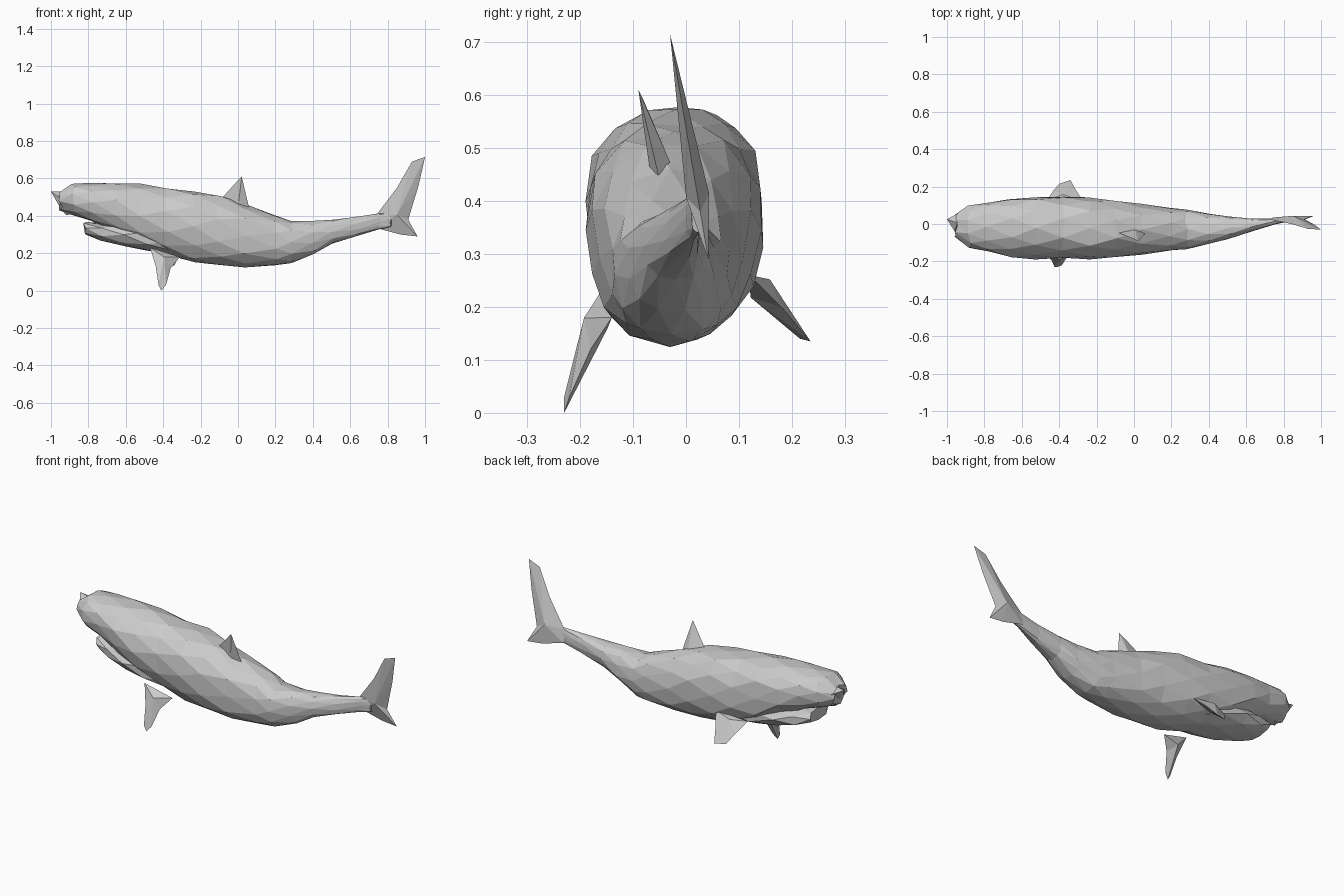
import bpy
import bmesh
import math
import random
from mathutils import Vector

random.seed(4)
if "Cube" in bpy.data.objects:
    bpy.data.objects.remove(bpy.data.objects["Cube"], do_unlink=True)

# One matt grey skin for every part
skin = bpy.data.materials.new("grey_skin")
skin.use_nodes = True
grey = (0.6, 0.6, 0.6, 1)
skin.diffuse_color = grey
shader = skin.node_tree.nodes["Principled BSDF"]
shader.inputs["Base Color"].default_value = grey
shader.inputs["Roughness"].default_value = 0.8


def finish(name, bm):
    """Turn a bmesh into a flat shaded object."""
    bmesh.ops.recalc_face_normals(bm, faces=bm.faces[:])
    mesh = bpy.data.meshes.new(name)
    bm.to_mesh(mesh)
    bm.free()
    mesh.materials.append(skin)
    part = bpy.data.objects.new(name, mesh)
    bpy.context.collection.objects.link(part)
    return part


def signed_power(value, power):
    return math.copysign(abs(value) ** power, value)


def loft(name, sections, sides, wobble, power=0.85):
    """Staggered rings of triangles; section = x, right y, left y, low z, high z."""
    bm = bmesh.new()
    rings = []
    for index, (x, right, left, low, high) in enumerate(sections):
        ring = []
        for side in range(sides):
            angle = math.tau * (side + 0.5 * (index % 2)) / sides
            scale = 1 + random.uniform(-wobble, wobble * 0.4)
            across = signed_power(math.cos(angle), power) * scale
            up = signed_power(math.sin(angle), power) * scale
            shift = random.uniform(-wobble, wobble) * 0.25
            ring.append(bm.verts.new((
                x + shift,
                (left + right) / 2 + across * (left - right) / 2,
                (low + high) / 2 + up * (high - low) / 2)))
        rings.append(ring)
    for index, (a, b) in enumerate(zip(rings, rings[1:])):
        if index % 2:
            a, b = b, a
        for j in range(sides):
            k = (j + 1) % sides
            bm.faces.new((a[j], a[k], b[j]))
            bm.faces.new((a[k], b[k], b[j]))
    for ring in (rings[0], rings[-1]):
        bm.faces.new(ring)
    return finish(name, bm)


def fin(name, outline, middle, thickness):
    """A sharp edged blade: outline joined to a raised point on each side."""
    bm = bmesh.new()
    rim = [bm.verts.new(point) for point in outline]
    normal = Vector()
    for p, q in zip(outline, outline[1:] + outline[:1]):
        normal += Vector(p).cross(Vector(q))
    normal.normalize()
    for sign in (-1, 1):
        peak = bm.verts.new(Vector(middle) + normal * thickness * sign)
        for a, b in zip(rim, rim[1:] + rim[:1]):
            bm.faces.new((a, b, peak))
    return finish(name, bm)


def hull(name, points):
    bm = bmesh.new()
    for point in points:
        bm.verts.new(point)
    bmesh.ops.convex_hull(bm, input=bm.verts[:])
    return finish(name, bm)


# Body and upper jaw, from the blunt head to the tail root
loft("body", [
    (-0.95, -0.07, 0.05, 0.43, 0.53),
    (-0.88, -0.13, 0.10, 0.40, 0.575),
    (-0.78, -0.15, 0.12, 0.37, 0.575),
    (-0.66, -0.18, 0.14, 0.31, 0.575),
    (-0.52, -0.19, 0.15, 0.23, 0.57),
    (-0.38, -0.19, 0.15, 0.19, 0.55),
    (-0.24, -0.19, 0.145, 0.155, 0.535),
    (-0.10, -0.18, 0.125, 0.135, 0.51),
    (0.04, -0.17, 0.11, 0.125, 0.46),
    (0.2, -0.145, 0.09, 0.13, 0.405),
    (0.28, -0.135, 0.08, 0.145, 0.375),
    (0.4, -0.11, 0.055, 0.19, 0.375),
    (0.5, -0.08, 0.04, 0.25, 0.38),
    (0.63, -0.04, 0.03, 0.29, 0.395),
    (0.76, 0.0, 0.03, 0.325, 0.415),
    (0.82, 0.01, 0.03, 0.34, 0.41),
], 12, 0.045)

# Lower jaw, set back behind the upper jaw
loft("lower_jaw", [
    (-0.82, -0.10, 0.07, 0.3, 0.37),
    (-0.73, -0.13, 0.10, 0.265, 0.36),
    (-0.62, -0.155, 0.12, 0.24, 0.36),
    (-0.48, -0.16, 0.12, 0.21, 0.35),
    (-0.34, -0.14, 0.10, 0.19, 0.34),
], 8, 0.04, 0.8)

# Pointed snout above the mouth
hull("snout", [
    (-1, 0.025, 0.53), (-0.96, -0.03, 0.46), (-0.92, -0.02, 0.405),
    (-0.93, -0.085, 0.48), (-0.92, 0.07, 0.49), (-0.86, 0.05, 0.41),
    (-0.86, -0.08, 0.41), (-0.92, 0.0, 0.53),
])

# Back fin leaning to the right
fin("dorsal_fin", [
    (-0.1, -0.04, 0.48), (0.0, -0.08, 0.59), (0.02, -0.09, 0.61),
    (0.06, -0.05, 0.44), (0.0, -0.04, 0.42),
], (0.005, -0.05, 0.47), 0.02)

# Right flipper hangs down, left flipper reaches out
fin("right_flipper", [
    (-0.47, -0.16, 0.23), (-0.44, -0.195, 0.13), (-0.425, -0.23, 0.03),
    (-0.41, -0.23, 0.0), (-0.385, -0.22, 0.03), (-0.36, -0.18, 0.12),
    (-0.31, -0.14, 0.18),
], (-0.4, -0.17, 0.17), 0.025)
fin("left_flipper", [
    (-0.47, 0.12, 0.25), (-0.43, 0.18, 0.19), (-0.4, 0.215, 0.14),
    (-0.34, 0.235, 0.135), (-0.31, 0.18, 0.2), (-0.27, 0.12, 0.26),
], (-0.38, 0.14, 0.235), 0.025)

# Upright tail fin, tilted across its height
tail_outline = [
    (0.74, 0.405), (0.85, 0.55), (0.93, 0.69), (1, 0.715), (0.965, 0.56),
    (0.91, 0.38), (0.96, 0.29), (0.87, 0.3), (0.74, 0.335),
]
fin("tail_fin",
    [(x, 0.02 - 0.17 * (z - 0.42), z) for x, z in tail_outline],
    (0.85, 0.022, 0.41), 0.022)
